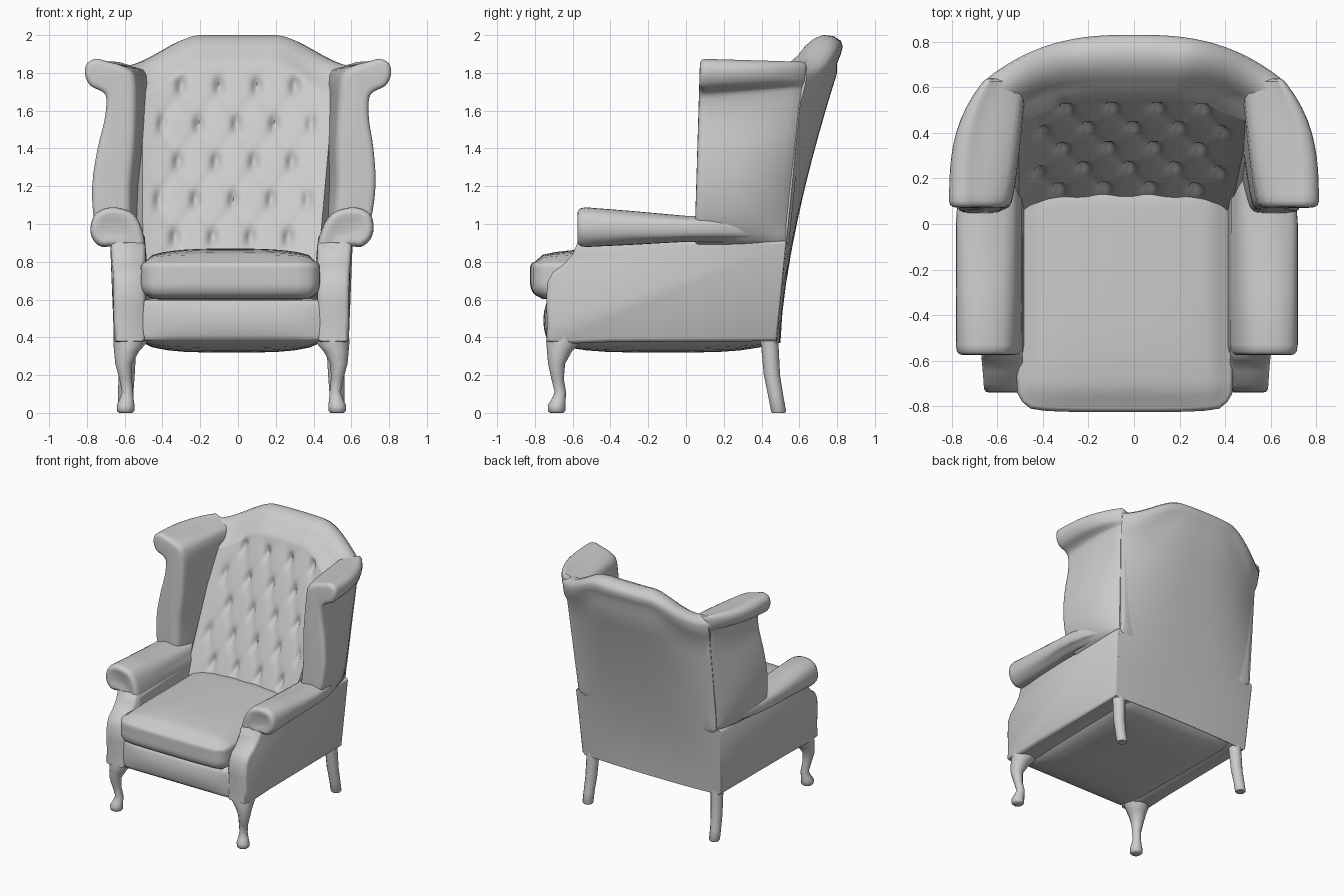
import bpy, bmesh, math
from mathutils import Vector

if "Cube" in bpy.data.objects:
    bpy.data.objects.remove(bpy.data.objects["Cube"])

GREY = (0.6, 0.6, 0.6, 1)
fabric = bpy.data.materials.new("grey_leather")
fabric.use_nodes = True
fabric.diffuse_color = GREY
fabric.node_tree.nodes["Principled BSDF"].inputs["Base Color"].default_value = GREY


def lerp(a, b, t):
    return a + (b - a) * t


def clamp(v, lo=0.0, hi=1.0):
    return max(lo, min(hi, v))


def finish(name, bm, angle=50):
    """Lean the frame slightly sideways, then make a smooth-shaded object."""
    for v in bm.verts:
        v.co.x -= 0.035 * (1 - clamp((v.co.z - 0.9) / 0.8))
    bmesh.ops.recalc_face_normals(bm, faces=bm.faces)
    mesh = bpy.data.meshes.new(name)
    bm.to_mesh(mesh)
    bm.free()
    mesh.materials.append(fabric)
    obj = bpy.data.objects.new(name, mesh)
    bpy.context.collection.objects.link(obj)
    bpy.ops.object.select_all(action="DESELECT")
    obj.select_set(True)
    bpy.context.view_layer.objects.active = obj
    bpy.ops.object.shade_smooth_by_angle(angle=math.radians(angle))


def loft(name, rings, angle=50):
    """Skin closed rings of equal length and cap both ends."""
    bm = bmesh.new()
    rows = [[bm.verts.new(p) for p in ring] for ring in rings]
    for a, b in zip(rows, rows[1:]):
        for i in range(len(a)):
            j = (i + 1) % len(a)
            bm.faces.new((a[i], a[j], b[j], b[i]))
    bm.faces.new(rows[0])
    bm.faces.new(rows[-1])
    finish(name, bm, angle)


def smooth_loop(pts, steps=3):
    """Resample a closed outline as a soft Catmull-Rom curve."""
    out, n = [], len(pts)
    for i in range(n):
        p0, p1, p2, p3 = (Vector(pts[(i + k) % n]) for k in (-1, 0, 1, 2))
        for s in range(steps):
            t = s / steps
            out.append(0.5 * (2 * p1 + (p2 - p0) * t + (2 * p0 - 5 * p1 + 4 * p2 - p3) * t * t
                              + (3 * p1 - p0 - 3 * p2 + p3) * t ** 3))
    return out


def inset(pts, d):
    """Shrink an outline towards its inside by a fixed distance."""
    n, out = len(pts), []
    area = sum(pts[i - 1][0] * pts[i][1] - pts[i][0] * pts[i - 1][1] for i in range(n))
    sign = 1 if area > 0 else -1
    for i in range(n):
        e = Vector(pts[(i + 1) % n]) - Vector(pts[i - 1])
        out.append(Vector(pts[i]) + Vector((-e.y, e.x)).normalized() * d * sign)
    return out


def rounded_box(name, centre, half, r, cuts, deform):
    bm = bmesh.new()
    bmesh.ops.create_cube(bm, size=2)
    bmesh.ops.subdivide_edges(bm, edges=bm.edges[:], cuts=cuts, use_grid_fill=True)
    for v in bm.verts:
        u = v.co.copy()
        p = Vector([u[i] * half[i] for i in range(3)])
        core = Vector([clamp(p[i], r - half[i], half[i] - r) for i in range(3)])
        if (p - core).length > 0:
            p = core + (p - core).normalized() * r
        v.co = Vector(centre) + p + Vector(deform(u))
    finish(name, bm)


# Back panel position: bowed in the middle, straight at the corners
def corner_y(z):
    return 0.48 + 0.14 * (z - 0.38) / 1.42


def back_y(u, z):
    t = max(0, (z - 0.38) / 1.42)
    return lerp(0.5 + 0.3 * t ** 1.5, corner_y(z), abs(u) ** 2.7)


def tuft(x, z):
    """Depth of buttons and diamond creases on the backrest."""
    a = (x - 0.1) / 0.2 + (z - 1.73) / 0.4
    b = (x - 0.1) / 0.2 - (z - 1.73) / 0.4
    ca, cb = (math.exp(-(math.sin(math.pi * k) / 0.5) ** 2) for k in (a, b))
    fade = clamp((0.44 - abs(x)) / 0.06) * clamp((1.84 - z) / 0.08)
    return fade * (0.006 * (ca + cb) + 0.035 * ca * cb)


# Backrest with tufted front, rolled crest and plain rear
CREST = [(-.21, -.11), (-.165, -.055), (-.12, -.02), (-.07, 0), (-.02, -.005),
         (.02, -.03), (.03, -.06), (.02, -.1), (0, -.15)]
ROWS, COLS = 60, 80
sections = []
for c in range(COLS + 1):
    u = lerp(-1, 1, c / COLS)
    rise = clamp((0.62 - abs(u) * 0.62) / 0.42)
    top = 1.84 + 0.16 * rise * rise * (3 - 2 * rise)
    ring = []
    for i in range(ROWS):
        z = lerp(0.7, top - 0.14, i / (ROWS - 1))
        x = u * lerp(0.46, 0.51, (z - 0.7) / 1.1)
        y = 0.12 + (z - 0.87) * 0.44 - 0.035 * u ** 4
        ring.append((x, y + tuft(x, z), z))
    base = back_y(u, 1.8)
    for k, (dy, dz) in enumerate(CREST):
        w = lerp(0.52, 0.645, clamp(k / 5))
        ring.append((u * w, base + dy * lerp(1, 0.6, u * u), top + dz))
    for i in range(10):
        z = lerp(top - 0.2, 0.37, i / 9)
        ring.append((u * lerp(0.6, 0.635, (z - 0.38) / 1.4), back_y(u, z), z))
    sections.append(ring)
loft("tufted_back", sections, 60)

# Wings: scrolled section swept back to the rear corner
WING_FRONT = [(.64, .89), (.725, 1), (.75, 1.2), (.73, 1.4), (.7, 1.55), (.695, 1.66), (.72, 1.7),
              (.78, 1.73), (.81, 1.79), (.8, 1.85), (.75, 1.875), (.69, 1.86), (.62, 1.835),
              (.56, 1.78), (.545, 1.6), (.545, 1.4), (.56, 1.2), (.56, .89)]
WING_REAR = [.6, .605, .61, .62, .625, .63, .64, .655, .665, .66, .64, .6, .54, .48, .475, .47, .47, .46]
ENDS = [(0, .035), (.004, .018), (.02, .005), (.05, 0)]
for side, s in (("left", 1), ("right", -1)):
    rings = []
    for t, d in ENDS + [(k / 10, 0) for k in range(1, 11)] + [(1.02, .012), (1.03, .03)]:
        pts = []
        for (x, z), rear in zip(WING_FRONT, WING_REAR):
            mix = t ** 3 if rear >= .58 else t ** 0.6
            pull = 0.3 * t * clamp((z - 1.55) / 0.1)
            pts.append((lerp(x, rear, min(mix, 1)), lerp(z, 1.82, pull)))
        ring = []
        for x, z in inset(smooth_loop(pts), d):
            front = lerp(0.045, 0.075, clamp(z - 0.9))
            ring.append((s * x, lerp(front, corner_y(z), t), z))
        rings.append(ring)
    loft(side + "_wing", rings)

# Rolled arms, tapering away beneath the wings
ARM = [(.6, .7), (.6, .85), (.63, .88), (.69, .88), (.735, .92), (.75, .98), (.73, 1.05),
       (.67, 1.085), (.59, 1.083), (.52, 1.05), (.475, .97), (.455, .87), (.455, .7)]
for side, s in (("left", 1), ("right", -1)):
    rings = []
    for y, d in [(-.565, .06), (-.575, .035), (-.572, .018), (-.56, .005), (-.53, 0),
                 (-.3, 0), (0, 0), (.12, 0), (.24, 0), (.36, 0), (.48, .01)]:
        sink = 0.045 * clamp((y + 0.5) / 0.5)
        taper = clamp(y / 0.52) ** 2
        ring = []
        for x, z in inset(smooth_loop(ARM), d):
            z += sink * (0.8 * clamp(1 - abs(z - 0.89) / 0.05) - clamp((z - 1) / 0.08))
            ring.append((s * lerp(x, min(x, 0.59), taper), y, z))
        rings.append(ring)
    loft(side + "_arm", rings)

# Side panels with a curved post at the front, flaring towards the arm
POST = [(.48, .38), (.532, .91), (-.5, .91), (-.575, .9), (-.6, .84), (-.65, .785), (-.705, .745),
        (-.735, .69), (-.74, .58), (-.735, .48), (-.74, .38), (-.65, .365), (-.4, .375)]
for side, s in (("left", 1), ("right", -1)):
    rings = []
    for x, d in [(.455, .02), (.475, 0), (.6, 0), (.615, .006), (.622, .02)]:
        flare = 0.02 if x > 0.5 else 0
        rings.append([(s * (x + flare * clamp((z - 0.4) / 0.5) * clamp((y + 0.75) / 0.25)), y, z)
                      for y, z in inset(POST, d)])
    loft(side + "_side_panel", rings)


# Seat base: bowed front rail and sagging underside
def base_shape(u):
    sag = (1 - u.x ** 4) * (1 - u.y ** 4)
    bow = 0.025 * (1 - u.z ** 2) * (1 - u.x ** 4)
    return (0, -bow if u.y < -0.9 else 0, -0.055 * sag if u.z < -0.9 else 0)


rounded_box("seat_base", (0, -.12, .49), (.5, .61, .115), .025, 11, base_shape)


# Loose cushion with a crowned top
def cushion_shape(u):
    crown = (1 - abs(u.x) ** 3) * (1 - clamp(-u.y) ** 3)
    drop = 0.045 * (crown - 1) if u.z > 0 else 0
    return (0, -0.02 * (1 - u.x ** 4) * clamp(-u.y), drop * u.z)


rounded_box("seat_cushion", (-.005, -.3, .735), (.475, .505, .135), .085, 15, cushion_shape)

# Legs: shaped front pair and splayed rear pair, as (x, y, z, radius) stations
FRONT_LEG = [(.53, -.645, .43, .092), (.535, -.65, .375, .09), (.555, -.67, .325, .066),
             (.57, -.685, .26, .045), (.56, -.68, .18, .033), (.55, -.665, .11, .03),
             (.555, -.675, .07, .038), (.56, -.685, .04, .047), (.56, -.685, .01, .046), (.56, -.685, 0, .035)]
REAR_LEG = [(.55, .435, .44, .05), (.55, .445, .34, .046), (.555, .455, .2, .043),
            (.56, .475, .09, .04), (.56, .49, .01, .04), (.56, .49, 0, .034)]
for kind, stations in (("front", FRONT_LEG), ("rear", REAR_LEG)):
    for side, s in (("left", 1), ("right", -1)):
        rings = []
        for x, y, z, r in stations:
            turns = [math.tau * k / 12 for k in range(12)]
            rings.append([(s * (x + r * math.cos(a)), y + r * math.sin(a), z) for a in turns])
        loft(f"{side}_{kind}_leg", rings)
